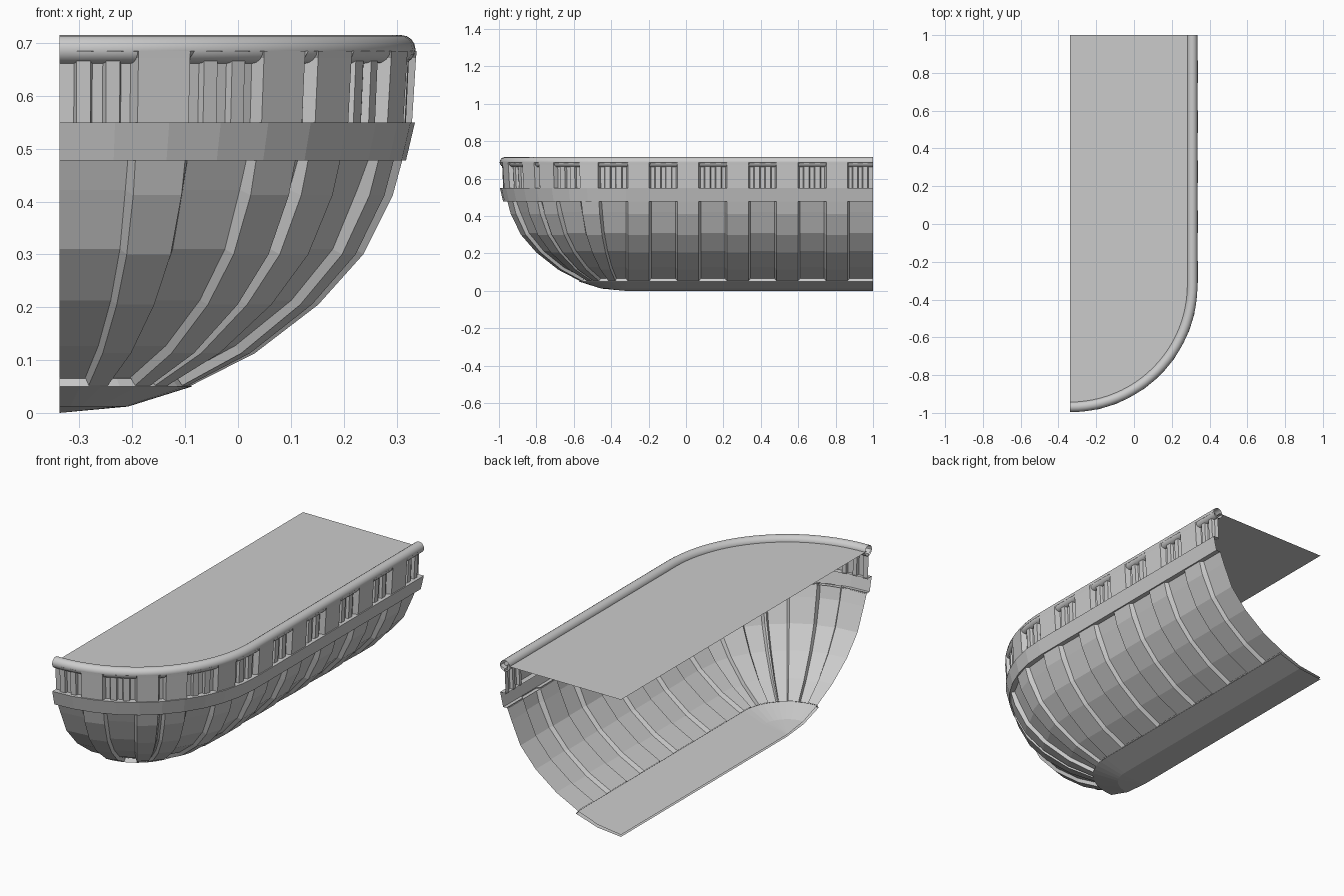
import bpy, bmesh, math

if "Cube" in bpy.data.objects:
    bpy.data.objects.remove(bpy.data.objects["Cube"])

CX, CY, K = -0.338, -0.322, 0.0118     # bow axis, straight length per station degree
END = 90 + (1 - CY) / K


def s_of(y):
    return 90 + (y - CY) / K


def place(r, z, s):
    # stations 0..90 sweep round the bow, later ones run along the straight side
    if s <= 90:
        a = math.radians(s)
        return (CX + r * math.sin(a), CY - r * math.cos(a), z)
    return (CX + r, CY + (s - 90) * K, z)


def loft(name, stations, closed=False, smooth=False):
    # stations: list of (s, profile) with equal profile lengths
    bm = bmesh.new()
    rows = [[bm.verts.new(place(r, z, s)) for r, z in prof] for s, prof in stations]
    n = len(rows[0])
    for a, b in zip(rows, rows[1:]):
        for i in range(n if closed else n - 1):
            j = (i + 1) % n
            bm.faces.new((a[i], b[i], b[j], a[j]))
    bmesh.ops.remove_doubles(bm, verts=bm.verts, dist=1e-5)
    for f in bm.faces:
        f.smooth = smooth
    me = bpy.data.meshes.new(name)
    bm.to_mesh(me)
    bm.free()
    ob = bpy.data.objects.new(name, me)
    bpy.context.collection.objects.link(ob)
    return ob


# rib spans: four round the bow (mirrored about its middle), five along the side
ribs = [(12.8, 21.5), (35, 43.5), (46.5, 55), (68.5, 77.2)]
ribs += [(s_of(-0.31 + 0.265 * i), s_of(-0.197 + 0.265 * i)) for i in range(5)]
gaps = list(zip([0] + [b for a, b in ribs], [a for a, b in ribs] + [END]))

# lower hull with raised ribs
base = [(.24, .067), (.36, .127), (.475, .213), (.56, .31), (.61, .422), (.634, .482)]
rib = [(.25, .052), (.37, .113), (.49, .205), (.575, .30), (.631, .412), (.65, .482)]
st = [(0, base)]
for a, b in ribs:
    st += [(a - 1, base), (a, rib), (b, rib), (b + 1, base)]
st.append((END, base))
loft("ribbed_hull", st)

# upper wall: pilasters, recessed openings and two bars in each wide opening
recess = [(.642, .545), (.648, .672), (.674, .685)]
bar = [(.656, .545), (.662, .672), (.674, .685)]
pilaster = [(.667, .545), (.675, .672), (.676, .685)]
st = []
for i, (g0, g1) in enumerate(gaps):
    w = g1 - g0
    st.append((g0 + (0.8 if i else 0), recess))
    if w > 5:
        for f in (0.22, 0.6):
            c0, c1 = g0 + w * f, g0 + w * (f + 0.18)
            st += [(c0 - .4, recess), (c0, bar), (c1, bar), (c1 + .4, recess)]
    if i < len(ribs):
        st += [(g1 - 0.8, recess), (g1, pilaster), (ribs[i][1], pilaster)]
    else:
        st.append((g1, recess))
loft("panelled_wall", st)

# belt, keel and inner floor
facets = [i * 90 / 10 for i in range(11)] + [END]
belt = [(.63, .478), (.656, .478), (.673, .55), (.64, .55)]
loft("belt", [(s, belt) for s in facets])
keel = [(0, 0), (.13, .012), (.251, .05), (.237, .067)]
loft("keel", [(s, keel) for s in facets])
floor = [(0, .01), (.13, .027), (.24, .066)]
loft("inner_floor", [(s, floor) for s in facets])

# rounded rim tube and flat deck
fine = [i * 90 / 24 for i in range(25)] + [END]
tube = [(.647 + .027 * math.cos(i * math.pi / 8), .688 + .027 * math.sin(i * math.pi / 8))
        for i in range(16)]
loft("rim_tube", [(s, tube) for s in fine], closed=True, smooth=True)
loft("deck", [(s, [(0, .69), (.635, .69)]) for s in fine])
